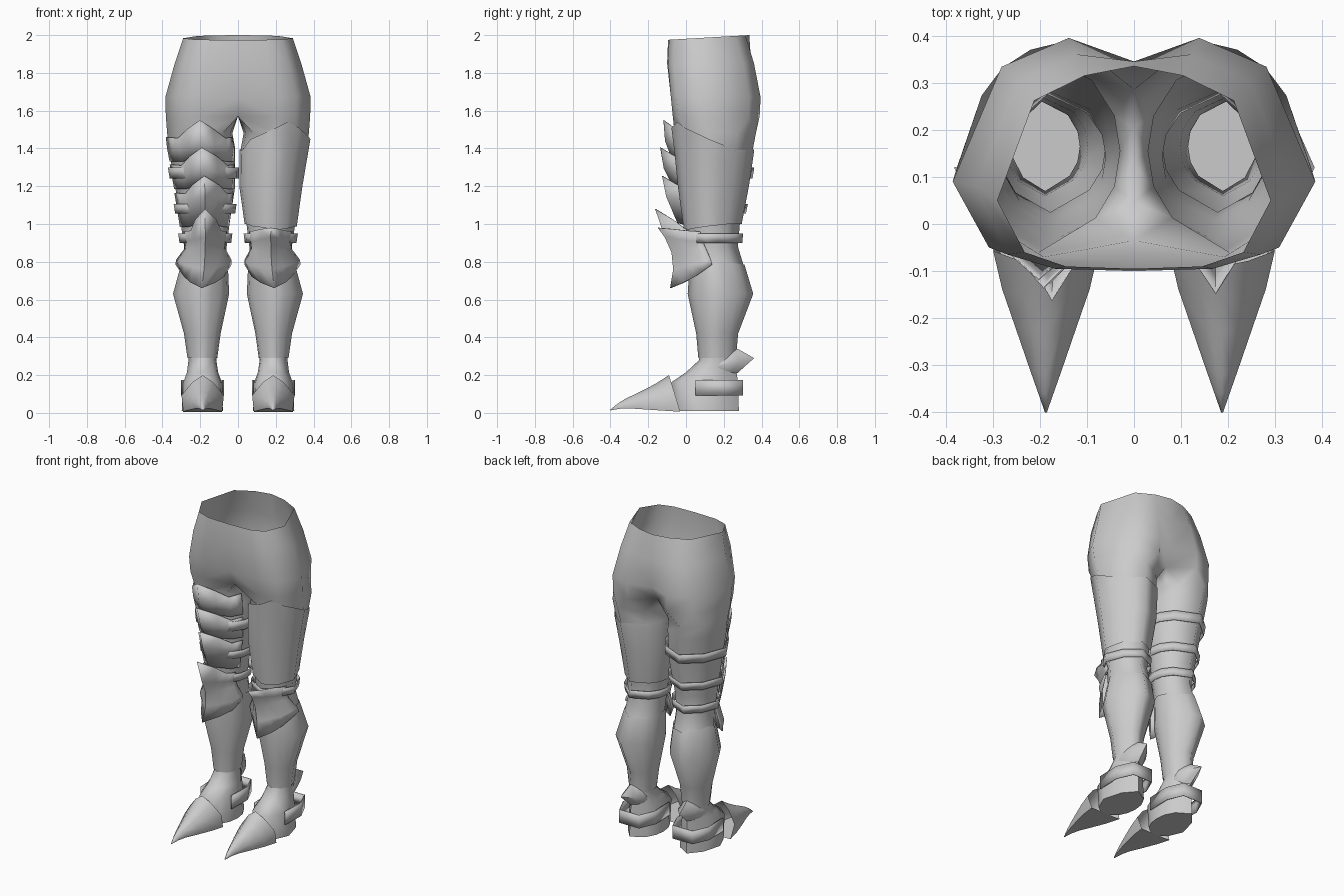
import bpy, bmesh, math

cube = bpy.data.objects.get("Cube")
if cube:
    bpy.data.objects.remove(cube, do_unlink=True)

grey = bpy.data.materials.new("plain_grey")
grey.use_nodes = True
COLOUR = (0.6, 0.6, 0.6, 1)
grey.diffuse_color = COLOUR
grey.node_tree.nodes["Principled BSDF"].inputs["Base Color"].default_value = COLOUR
made = []

# Left leg cross-section outline, then its extents by height: z, inner, outer, front, back
OUTLINE = [(-.7, -.66), (0, -1), (.63, -.7), (1, -.15), (.7, .55),
           (.1, 1), (-.65, .7), (-.93, .35), (-1, 0), (-.93, -.35)]
LEG = [(1.48, .03, .375, -.06, .37), (1.4, .015, .367, -.055, .355),
       (1.2, .015, .333, -.035, .325), (1.0, .045, .303, -.005, .285),
       (.88, .06, .285, .01, .275), (.78, .06, .295, .025, .305),
       (.63, .053, .338, .015, .35), (.42, .098, .28, .06, .27),
       (.28, .115, .262, .07, .26), (.215, .105, .27, 0, .268),
       (.16, .085, .29, -.08, .275), (.01, .08, .298, -.06, .28)]


def lerp(a, b, f):
    return a + (b - a) * f


def leg_point(z, t, off=0):
    """Point on the leg at height z and outline position t, pushed outward by off."""
    hi, lo = LEG[0], LEG[1]
    for a, b in zip(LEG, LEG[1:]):
        hi, lo = a, b
        if z >= b[0]:
            break
    f = min(1, max(0, (hi[0] - z) / (hi[0] - lo[0])))
    x0, x1, y0, y1 = (lerp(p, q, f) for p, q in zip(hi[1:], lo[1:]))
    i = math.floor(t)
    a, b = OUTLINE[i % 10], OUTLINE[(i + 1) % 10]
    u, v = lerp(a[0], b[0], t - i), lerp(a[1], b[1], t - i)
    return ((x0 + x1) / 2 + u * ((x1 - x0) / 2 + off),
            (y0 + y1) / 2 + v * ((y1 - y0) / 2 + off), z)


def loft(name, rows, side=1, closed=False, thick=0, cap=False, mirror=False):
    bm = bmesh.new()
    vs = [[bm.verts.new((side * x, y, z)) for x, y, z in row] for row in rows]
    n = len(rows[0])
    for a, b in zip(vs, vs[1:]):
        for i in range(n if closed else n - 1):
            j = (i + 1) % n
            quad = (a[i], a[j], b[j], b[i])
            # leave the centre plane of mirrored parts open
            if not (mirror and all(abs(v.co.x) < 1e-5 for v in quad)):
                bm.faces.new(quad)
    if cap:
        bm.faces.new(vs[-1])
    bmesh.ops.remove_doubles(bm, verts=bm.verts, dist=1e-5)
    bmesh.ops.recalc_face_normals(bm, faces=bm.faces)
    mesh = bpy.data.meshes.new(name)
    bm.to_mesh(mesh)
    bm.free()
    mesh.materials.append(grey)
    ob = bpy.data.objects.new(name, mesh)
    bpy.context.collection.objects.link(ob)
    if mirror:
        ob.modifiers.new("Mirror", 'MIRROR')
    if thick:
        mod = ob.modifiers.new("Thickness", 'SOLIDIFY')
        mod.thickness = thick
        mod.offset = 0
    made.append(ob)


def three(vals, s):
    c, m, e = vals
    return lerp(c, m, s * 2) if s < .5 else lerp(m, e, s * 2 - 1)


def plate(name, side, rows, centre=1, half=2, thick=.003):
    """Curved plate; rows give heights, offsets at centre, middle, end, and a reach factor."""
    n = int(half * 4)
    grid = []
    for zs, offs, reach in rows:
        row = []
        for k in range(n + 1):
            d = 2 * k / n - 1
            row.append(leg_point(three(zs, abs(d)), centre + d * half * reach,
                                 three(offs, abs(d))))
        grid.append(row)
    loft(name, grid, side, thick=thick)


def level(z, off):
    return (z,) * 3, (off,) * 3, 1


# Hips flowing into both legs: z, half width, front, front corner, widest, buttock, cleft
HIPS = [(2.0, .29, -.095, -.09, .05, .315, .335), (1.85, .335, -.1, -.095, .08, .36, .345),
        (1.67, .385, -.08, -.08, .09, .395, .345), (1.57, .382, -.035, -.07, .1, .39, .285)]
body = []
for z, w, yf, yk, ym, yb, yc in HIPS:
    row = [(0, yf), (.5 * w, yk), (.8 * w, yk + .03), (w, ym),
           (.73 * w, lerp(ym, yb, .8)), (.36 * w, yb), (0, yc)]
    row += [(0, lerp(yc, yf, f)) for f in (.25, .5, .75)]
    tilt = .025 if z == 2 else 0
    body.append([(x, y, z - tilt * (yc - y) / (yc - yf)) for x, y in row])
for ring in LEG:
    body.append([leg_point(ring[0], t) for t in range(10)])
loft("hips_legs_and_feet", body, closed=True, cap=True, mirror=True)

# Left thigh guard wrapping the whole leg
plate("left_thigh_guard", 1,
      [((1.54, 1.39, 1.4), (.02, .006, .006), 1), level(1.37, .008), level(1.2, .008),
       ((.97, 1, 1), (.01,) * 3, 1)], centre=1.5, half=5, thick=0)

# Overlapping pointed plates on the right thigh
for i, (top, drop, flare) in enumerate([(1.55, .2, .058), (1.405, .2, .08), (1.255, .25, .085)]):
    low = top - drop
    plate(f"right_thigh_plate_{i + 1}", -1,
          [((top, top - .095, top - .09), (flare, .014, .008), 1),
           ((top - .11, top - .15, top - .15), (flare * .9, .014, .007), 1),
           ((low, low - .02, low - .02), (flare * .45, .01, .006), 1)])

for side, label, peak in ((1, "left", .98), (-1, "right", 1.08)):
    # Knee guard with flared peak, side wings and pointed lower edge
    plate(label + "_knee_guard", side,
          [((peak, .965, .96), (.145, .035, .015), .75),
           ((.93, .91, .91), (.115, .035, .01), .8),
           ((.85, .86, .87), (.09, .022, .006), .88),
           ((.76, .785, .81), (.09, .055, .035), 1),
           ((.66, .72, .785), (.1, .03, .035), 1)])

    # Shin guard and ankle spur
    plate(label + "_shin_guard", side,
          [((.76, .8, .775), (.006,) * 3, 1), level(.63, .006), level(.42, .006),
           level(.29, .004)], half=5, thick=0)
    plate(label + "_ankle_spur", side,
          [((.34, .31, .26), (.008, .008, .003), 1), ((.29, .27, .25), (.1, .04, .003), 1),
           ((.21, .215, .24), (.003, .003, .003), 1)], centre=5, half=1.5, thick=0)

    # Leg straps
    heights = [(.925, .05)] if side > 0 else [(1.27, .06), (1.08, .05), (.925, .05)]
    for z, h in heights:
        plate(f"{label}_strap_{round(z * 100)}", side,
              [level(z + h / 2, .02), level(z - h / 2, .02)], half=5)

    # Toe cap: top y, bottom y, half width, bottom z, top z
    ARCH = [(-.92, 0), (-1, .45), (-.5, .8), (0, 1), (.5, .8), (1, .45), (.92, 0)]
    TOE = [(-.09, -.03, .112, .006, .2), (-.16, -.12, .093, .012, .155),
           (-.23, -.21, .065, .018, .118), (-.32, -.3, .034, .024, .075),
           (-.36, -.35, .018, .022, .05), (-.4, -.4, .002, .013, .018)]
    rows = [[(.187 + u * w, lerp(yb, yt, v), lerp(zb, zt, v)) for u, v in ARCH]
            for yt, yb, w, zb, zt in TOE]
    loft(label + "_toe_cap", rows, side, closed=True, cap=True)

    # Heel strap
    path = [(.295, .05), (.3, .2), (.255, .3), (.12, .3), (.077, .2), (.082, .05)]
    loft(label + "_heel_strap", [[(x, y, z) for x, y in path] for z in (.175, .092)],
         side, thick=.006)

# Smooth shading with crisp edges
bpy.ops.object.select_all(action='DESELECT')
for ob in made:
    ob.select_set(True)
bpy.context.view_layer.objects.active = made[0]
bpy.ops.object.shade_smooth_by_angle(angle=math.radians(75))
